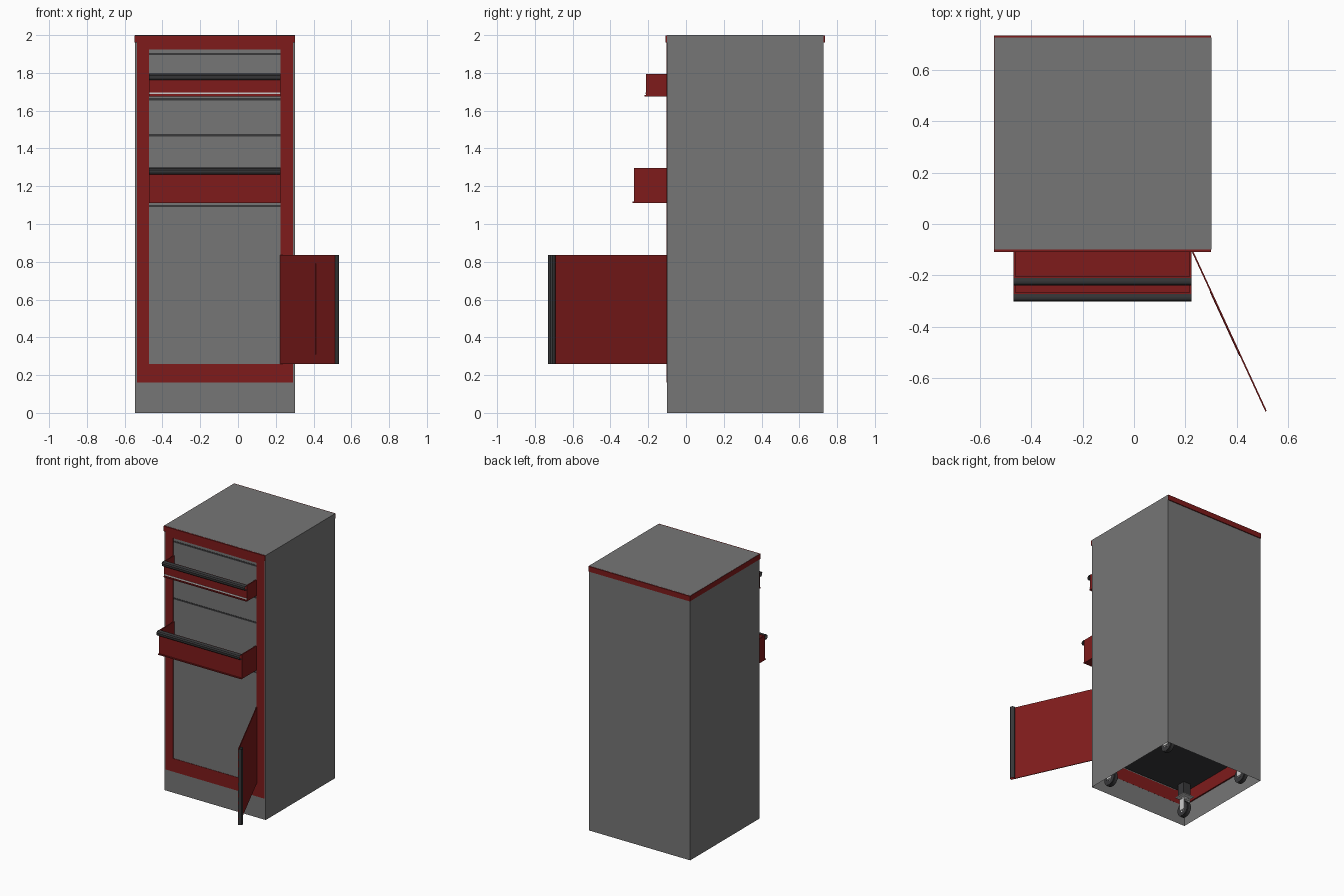
import bpy, bmesh, math
from mathutils import Matrix, Vector

if "Cube" in bpy.data.objects:
    bpy.data.objects.remove(bpy.data.objects["Cube"])


def material(name, rgb):
    m = bpy.data.materials.new(name)
    m.diffuse_color = (*rgb, 1)
    m.use_nodes = True
    m.node_tree.nodes["Principled BSDF"].inputs["Base Color"].default_value = m.diffuse_color
    return m


GREY = material("dark_grey_metal", (0.18, 0.18, 0.18))
RED = material("red_paint", (0.21, 0.011, 0.011))
BLACK = material("black_plastic", (0.04, 0.04, 0.042))
LIGHT = material("light_metal", (0.62, 0.62, 0.62))


def finish(name, bm, mat):
    me = bpy.data.meshes.new(name)
    bm.to_mesh(me)
    bm.free()
    me.materials.append(mat)
    ob = bpy.data.objects.new(name, me)
    bpy.context.collection.objects.link(ob)
    return ob


def add_box(bm, lo, hi, open_side=None):
    lo, hi = Vector(lo), Vector(hi)
    mat = Matrix.Translation((lo + hi) / 2) @ Matrix.Diagonal((*(hi - lo), 1))
    verts = bmesh.ops.create_cube(bm, size=1, matrix=mat)["verts"]
    if open_side:
        faces = {f for v in verts for f in v.link_faces}
        z = hi.z if open_side == "top" else lo.z
        cut = [f for f in faces if abs(f.calc_center_median().z - z) < 1e-5]
        bmesh.ops.delete(bm, geom=cut, context="FACES_ONLY")


def boxes(name, mat, *parts, open_side=None):
    bm = bmesh.new()
    for lo, hi in parts:
        add_box(bm, lo, hi, open_side)
    return finish(name, bm, mat)


def strip(name, profile, start, along):
    """Open-ended sheet: 3D profile swept along a vector."""
    bm = bmesh.new()
    a = [bm.verts.new(Vector(p) + Vector(start)) for p in profile]
    b = [bm.verts.new(v.co + Vector(along)) for v in a]
    for i in range(len(a) - 1):
        bm.faces.new((a[i], a[i + 1], b[i + 1], b[i]))
    return finish(name, bm, BLACK)


X0, X1, Y0, Y1 = -0.545, 0.302, -0.10, 0.728    # cabinet footprint
L, R = -0.47, 0.225                             # drawer opening

# cabinet shell, open underneath
boxes("cabinet_body", GREY, ((X0, Y0, 0), (X1, Y1, 2)), open_side="bottom")

# red trim round the top edge
boxes("top_trim", RED, ((X0 - .002, -0.109, 1.96), (X1 - .001, 0.735, 1.999)))

# front frame around the drawers
F0, F1 = -0.103, -0.0995
boxes("front_frame", RED,
      ((-0.535, F0, 0.16), (L, F1, 1.96)), ((R, F0, 0.16), (0.292, F1, 1.96)),
      ((L, F0, 0.16), (R, F1, 0.26)), ((L, F0, 1.925), (R, F1, 1.96)))

# underside: floor plate and red side linings
boxes("floor_plate", BLACK, ((X0 + .01, Y0 + .01, 0.26), (X1 - .01, Y1 - .01, 0.27)))
boxes("side_linings", RED,
      ((X0 + .002, Y0 + .02, 0.16), (X0 + .012, Y1 - .02, 0.259)),
      ((X1 - .012, Y0 + .02, 0.16), (X1 - .002, Y1 - .02, 0.259)))

# pulled-out drawers: thin-walled tray, front lip, rounded open-ended handle
def open_drawer(name, y, z0, z1):
    t, back = 0.008, y + 0.7
    boxes(name + "_tray", RED,
          ((L, y, z0), (R, back, z0 + t)), ((L, y, z0), (R, y + t, z1 - .002)),
          ((L, back - t, z0), (R, back, z1 - .002)),
          ((L, y, z0), (L + t, back, z1 - .002)), ((R - t, y, z0), (R, back, z1 - .002)))
    boxes(name + "_lip", RED, ((L, y - 0.007, z0), (R, y, z0 + 0.008)))
    h = 0.035
    prof = [(0, y, z1 - h), (0, y - .018, z1 - h), (0, y - .026, z1 - .026),
            (0, y - .028, z1 - .012), (0, y - .022, z1 - .003), (0, y - .012, z1), (0, y + .002, z1)]
    strip(name + "_handle", prof, (L, 0, 0), (R - L, 0, 0))


open_drawer("upper_open_drawer", -0.212, 1.675, 1.797)
open_drawer("middle_open_drawer", -0.275, 1.112, 1.298)
boxes("upper_drawer_label_strip", LIGHT, ((L, -0.2145, 1.688), (R, -0.212, 1.697)))

# closed drawers, only the handle edge shows in the front
for i, (z0, z1, edge) in enumerate([(1.80, 1.92, 1.90), (1.49, 1.67, 1.66),
                                    (1.30, 1.48, 1.47), (0.84, 1.10, 1.095)]):
    boxes(f"closed_drawer_{i + 1}", RED, ((L, -0.09, z0), (R, 0.62, z1 - .01)), open_side="top")
    boxes(f"closed_drawer_handle_{i + 1}", BLACK, ((L, -0.102, edge - .006), (R, -0.09, edge + .006)))

# open door, modelled along local x from its hinge, front side facing local -y
W = 0.694
Z0, Z1 = 0.26, 0.835
door = [boxes("door_panel", RED, ((0, -0.003, Z0), (W, 0.003, Z1))),
        boxes("door_inner_panel", RED, ((0.18, -0.005, 0.31), (0.455, -0.003, 0.79))),
        strip("door_handle",
              [(W - .036, .003, 0), (W - .036, .018, 0), (W - .026, .026, 0), (W - .012, .028, 0),
               (W - .003, .022, 0), (W, .012, 0), (W, -.002, 0)],
              (0, 0, Z0), (0, 0, Z1 - Z0))]
for ob in door:
    ob.location = (R, -0.10, 0)
    ob.rotation_euler.z = math.atan2(-0.63, 0.29)

# casters: tyre, hub, fork and mounting plate
def caster(name, x, y):
    def wheel(part, r, w, mat):
        bm = bmesh.new()
        bmesh.ops.create_cone(bm, cap_ends=True, segments=24, radius1=r, radius2=r, depth=w,
                              matrix=Matrix.Translation((x, y, 0.058)) @ Matrix.Rotation(math.pi / 2, 4, "Y"))
        rim = [e for e in bm.edges if any(len(f.verts) > 4 for f in e.link_faces)]
        bmesh.ops.bevel(bm, geom=rim, offset=0.005, segments=2, affect="EDGES")
        ob = finish(f"{name}_{part}", bm, mat)
        bpy.context.view_layer.objects.active = ob
        ob.select_set(True)
        bpy.ops.object.shade_smooth_by_angle()
        ob.select_set(False)

    wheel("tyre", 0.058, 0.034, BLACK)
    wheel("hub", 0.024, 0.044, LIGHT)
    boxes(name + "_fork", LIGHT,
          ((x - .027, y - .02, 0.045), (x - .022, y + .03, 0.13)),
          ((x + .022, y - .02, 0.045), (x + .027, y + .03, 0.13)),
          ((x - .027, y - .02, 0.125), (x + .027, y + .03, 0.135)),
          ((x - .018, y - .01, 0.135), (x + .018, y + .02, 0.15)),
          ((x - .045, y - .04, 0.15), (x + .045, y + .05, 0.158)))
    boxes(name + "_mount", BLACK, ((x - .03, y - .03, 0.158), (x + .03, y + .03, 0.26)))


for n, (x, y) in enumerate([(-0.46, 0), (0.21, 0), (-0.46, 0.62), (0.21, 0.62)]):
    caster(f"caster_{n + 1}", x, y)
